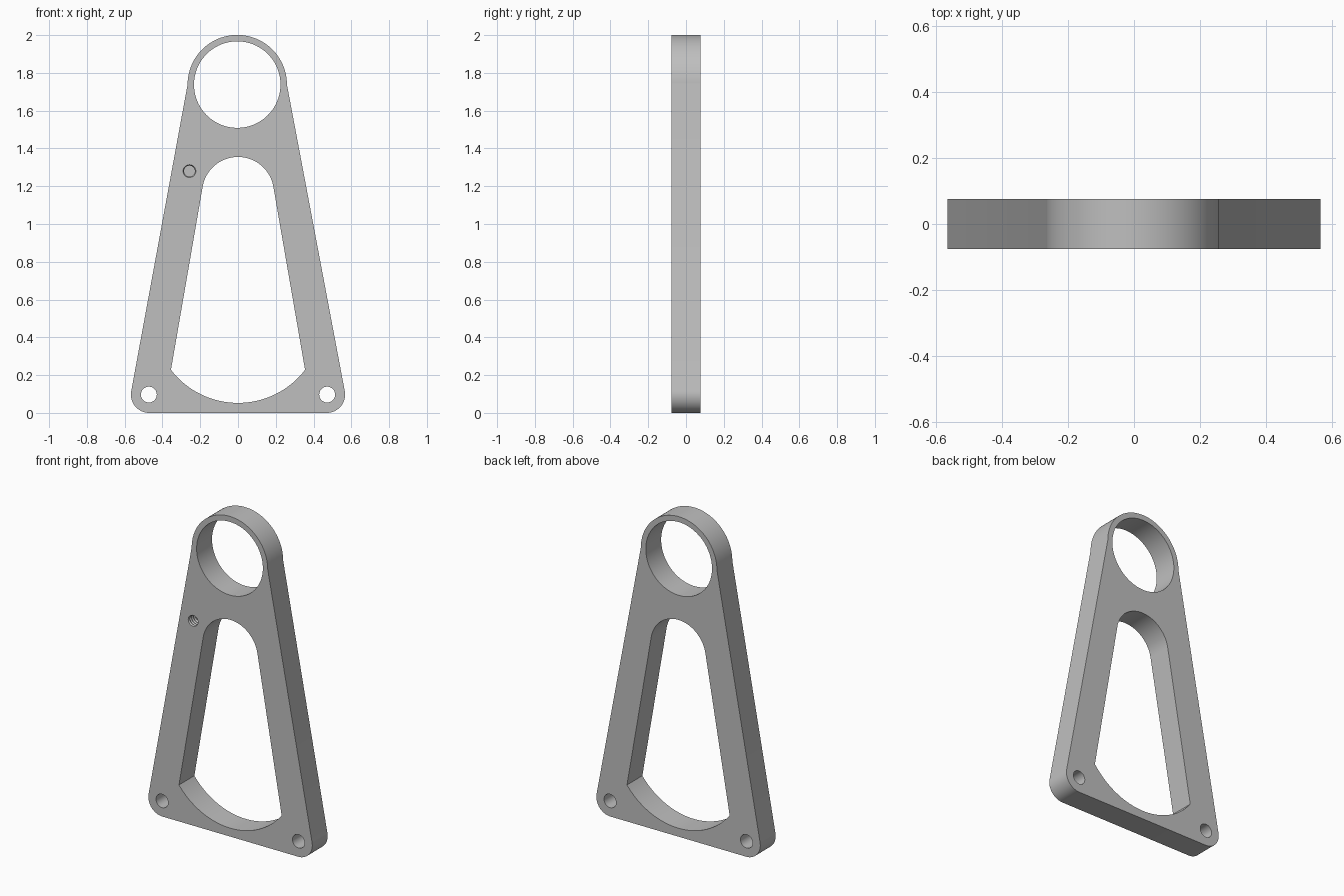
import bpy, bmesh
from math import sin, cos, pi, radians, atan2, hypot

cube = bpy.data.objects.get("Cube")
if cube:
    bpy.data.objects.remove(cube, do_unlink=True)

HALF = 0.076          # half of the plate thickness
RING_X, RING_Z = -0.004, 1.738
FOOT_X, FOOT_Z, FOOT_R = 0.47, 0.097, 0.097

metal = bpy.data.materials.new("plain_grey")
metal.use_nodes = True
grey = (0.52, 0.52, 0.52, 1)
metal.diffuse_color = grey
metal.node_tree.nodes["Principled BSDF"].inputs["Base Color"].default_value = grey


def arc(cx, cz, r, start, end, n):
    """Points on an arc, angles in degrees."""
    angles = [radians(start + (end - start) * i / n) for i in range(n + 1)]
    return [(cx + r * cos(a), cz + r * sin(a)) for a in angles]


def circle(cx, cz, r, n=64):
    return arc(cx, cz, r, 0, 360, n)[:-1]


def make_object(name, bm):
    bmesh.ops.recalc_face_normals(bm, faces=bm.faces)
    mesh = bpy.data.meshes.new(name)
    bm.to_mesh(mesh)
    bm.free()
    mesh.materials.append(metal)
    obj = bpy.data.objects.new(name, mesh)
    bpy.context.collection.objects.link(obj)
    return obj


def loft(name, rings):
    """Skin a stack of (y, outline) rings and cap both ends."""
    bm = bmesh.new()
    loops = [[bm.verts.new((x, y, z)) for x, z in pts] for y, pts in rings]
    n = len(loops[0])
    for a, b in zip(loops, loops[1:]):
        for i in range(n):
            j = (i + 1) % n
            bm.faces.new((a[i], a[j], b[j], b[i]))
    bm.faces.new(loops[0])
    bm.faces.new(loops[-1])
    return make_object(name, bm)


def prism(name, outline, depth):
    return loft(name, [(-depth, outline), (depth, outline)])


# Outer plate: ring top, straight flanks, rounded feet
outline = (arc(RING_X, RING_Z, 0.263, 0, 180, 64)
           + arc(-FOOT_X, FOOT_Z, FOOT_R, 169.5, 270, 24)
           + arc(FOOT_X, FOOT_Z, FOOT_R, 270, 370.5, 24))
frame = prism("frame_plate", outline, HALF)

# Central window: rounded top, tapering sides, bowl-shaped bottom
corner_x, corner_z, bowl_z = 0.355, 0.228, 0.50
bowl_r = hypot(corner_x, bowl_z - corner_z)
dip = atan2(bowl_z - corner_z, corner_x) * 180 / pi
window = (arc(0, 1.165, 0.19, 9.5, 170.5, 48)
          + arc(0, bowl_z, bowl_r, 180 + dip, 360 - dip, 48))

cutters = [
    prism("window_cutter", window, 0.2),
    prism("ring_cutter", circle(RING_X, RING_Z, 0.229, 96), 0.2),
]
for side in (-1, 1):
    cutters.append(prism("foot_hole_cutter",
                         circle(side * 0.472, FOOT_Z, 0.042, 48), 0.2))

# Blind threaded hole in the front, with ridged walls
hole = (-0.257, 1.28)
threads = [(-0.1, circle(*hole, 0.034, 32)), (-HALF, circle(*hole, 0.034, 32))]
for i in range(1, 13):
    radius = 0.029 if i % 2 else 0.034
    threads.append((-HALF + i * 0.009, circle(*hole, radius, 32)))
cutters.append(loft("threaded_hole_cutter", threads))

for cutter in cutters:
    cutter.hide_render = True
    cut = frame.modifiers.new(cutter.name, "BOOLEAN")
    cut.operation = "DIFFERENCE"
    cut.solver = "EXACT"
    cut.object = cutter

# Bake the cuts, then discard the cutters
bpy.ops.object.select_all(action="DESELECT")
frame.select_set(True)
bpy.context.view_layer.objects.active = frame
for cut in list(frame.modifiers):
    bpy.ops.object.modifier_apply(modifier=cut.name)
for cutter in cutters:
    bpy.data.objects.remove(cutter, do_unlink=True)

bpy.ops.object.shade_smooth_by_angle(angle=radians(20))
